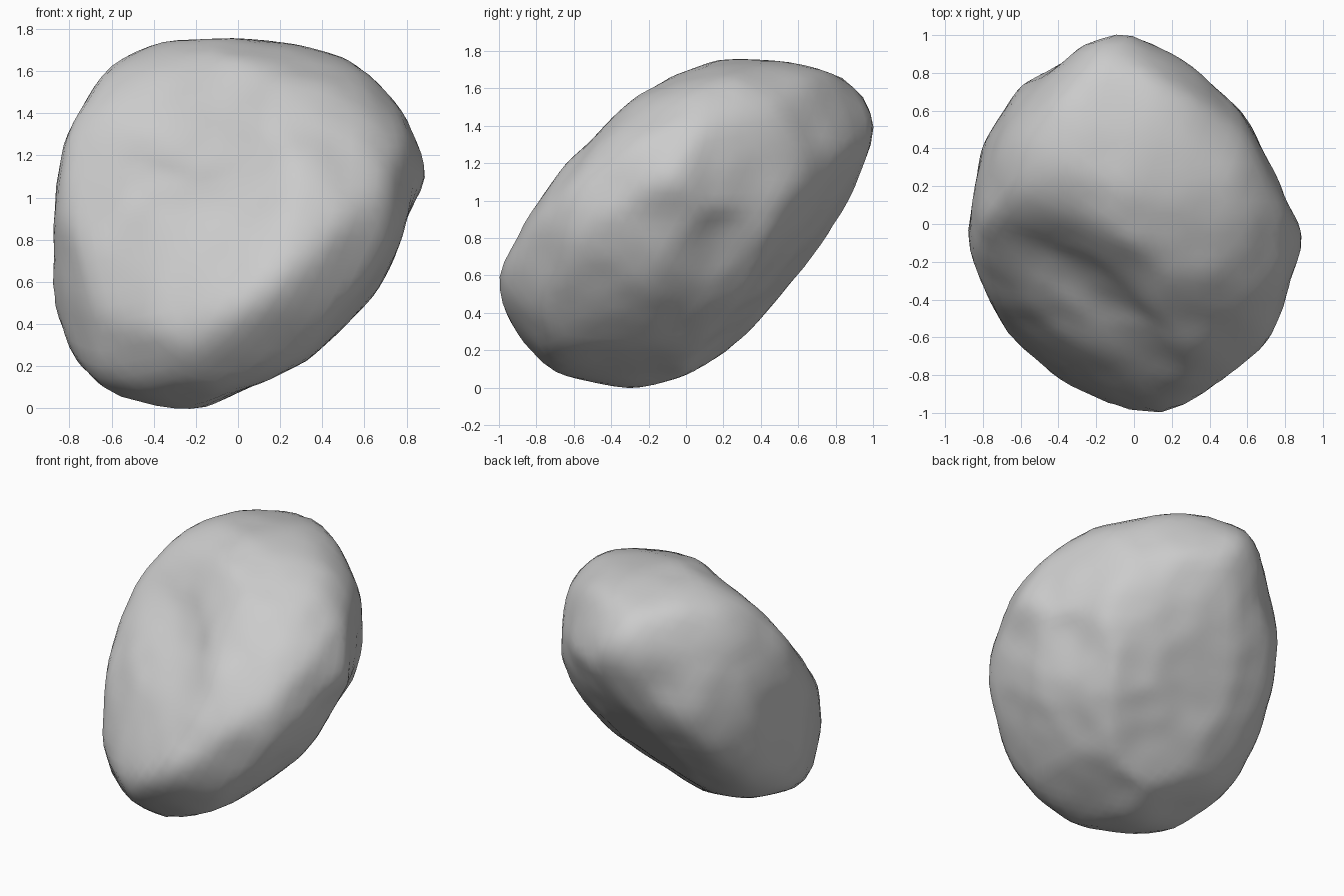
import bpy, bmesh
from math import cos, sin, pi, tau, radians, exp
from mathutils import Vector, noise

default = bpy.data.objects.get("Cube")
if default:
    bpy.data.objects.remove(default, do_unlink=True)

CENTRE = Vector((0, 0, .875))

# Profiles of the boulder seen square on, around its centre
FRONT = [(-.35, .875), (.13, .875), (.51, .79), (.61, .72), (.72, .62), (.79, .52),
         (.83, .42), (.88, .3), (.87, .22), (.77, -.08), (.65, -.33), (.47, -.48),
         (.13, -.76), (-.17, -.87), (-.45, -.87), (-.64, -.79), (-.79, -.62),
         (-.885, -.34), (-.885, -.08), (-.81, .42), (-.71, .62), (-.55, .78)]
SIDE = [(.15, .875), (.5, .875), (.85, .78), (.94, .72), (1, .62), (1, .52),
        (.96, .42), (.87, .1), (.77, -.08), (.5, -.38), (.23, -.68), (.11, -.78),
        (-.17, -.87), (-.44, -.87), (-.74, -.79), (-.88, -.63), (-.97, -.47),
        (-1, -.36), (-.98, -.22), (-.87, .07), (-.64, .34), (-.26, .7), (-.06, .79)]
PLAN = [(-.25, .99), (.13, .98), (.4, .78), (.6, .55), (.75, .28), (.88, -.05),
        (.85, -.3), (.7, -.63), (.43, -.87), (.22, -.97), (.02, -1), (-.15, -.96),
        (-.35, -.88), (-.6, -.67), (-.8, -.35), (-.885, -.05), (-.8, .42),
        (-.7, .6), (-.45, .83)]

# Profiles across the corners, tilted
CORNER = [(-.22, 1), (.21, 1.08), (.51, 1.03), (.67, .87), (.77, .64), (.82, .44),
          (.82, .11), (.74, -.12), (.57, -.32), (.08, -.78), (-.22, -.92),
          (-.48, -.96), (-.71, -.84), (-.84, -.68), (-.89, -.45), (-.87, -.12),
          (-.79, .21), (-.66, .54), (-.51, .8)]
REAR_CORNER = [(-.33, .84), (-.07, .79), (.27, .61), (.59, .26), (.75, .01),
               (.87, -.25), (.89, -.45), (.85, -.64), (.72, -.8), (.45, -.85),
               (.19, -.83), (-.17, -.59), (-.71, -.09), (-.8, .08), (-.82, .34),
               (-.78, .54), (-.66, .69), (-.53, .79)]
UNDERSIDE = [(.33, 1.04), (.6, 1.02), (.76, .92), (.86, .74), (.91, .51), (.94, .31),
             (.9, -.12), (.8, -.38), (.6, -.78), (.3, -1), (-.09, -1.09),
             (-.35, -1.03), (-.65, -.81), (-.85, -.51), (-.95, -.02), (-.9, .28),
             (-.83, .49), (-.55, .77), (-.22, .95)]

# Knobs and hollows: place, size, height (hollows are negative)
FEATURES = [
    ((-.4, -.3, 1.42), .3, -.1),     # upper front hollow
    ((-.1, -.52, 1.22), .27, -.07),  # valley down the front
    ((.15, -.95, .5), .18, .03),     # front knob
    ((.87, -.08, 1.1), .16, .025),   # left knob
    ((.75, .22, .85), .18, -.04),    # hollow behind the left knob
    ((-.05, .98, 1.42), .18, .02),   # rear knob
    ((-.35, .8, 1.2), .2, -.04),     # hollow under the rear knob
    ((-.3, -.3, 0), .15, .01),       # bottom knob
]


def profile_axes(side, forward, tilt):
    """Sideways and upward directions of a tilted profile plane."""
    tilt = radians(tilt)
    across = Vector((*side, 0)).normalized()
    ahead = Vector((*forward, 0)).normalized()
    return across, ahead * sin(tilt) + Vector((0, 0, cos(tilt)))


PROFILES = [
    (FRONT, profile_axes((1, 0), (0, 1), 0)),
    (SIDE, profile_axes((0, 1), (-1, 0), 0)),
    (PLAN, profile_axes((1, 0), (0, 1), 90)),
    (CORNER, profile_axes((1, 1), (-1, 1), 30)),
    (REAR_CORNER, profile_axes((-1, -1), (1, -1), 30)),
    (UNDERSIDE, profile_axes((-1, 1), (1, 1), 35)),
]

# Leaning ellipsoid that roughly fits the boulder
AXES = [Vector((.88, 0, 0)), Vector((0, .99, .45)), Vector((0, -.3, .65))]


def ellipsoid_reach(normal):
    return sum(normal.dot(axis) ** 2 for axis in AXES) ** .5


def profile_samples(steps=36):
    """How far each profile reaches, relative to the ellipsoid."""
    samples = []
    for points, (across, up) in PROFILES:
        for i in range(steps):
            c, s = cos(tau * i / steps), sin(tau * i / steps)
            reach = max(c * u + s * v for u, v in points)
            normal = across * c + up * s
            samples.append((normal, reach / ellipsoid_reach(normal)))
    return samples


def blended_reach(normal, samples):
    total = weight_sum = 0
    for direction, ratio in samples:
        weight = 1 / ((direction - normal).length_squared + .001) ** 2
        total += weight * ratio
        weight_sum += weight
    return ellipsoid_reach(normal) * total / weight_sum


def sphere_mesh(detail):
    sphere = bmesh.new()
    bmesh.ops.create_icosphere(sphere, subdivisions=detail, radius=1)
    return sphere


def weathering(point):
    """Height of the knobs, hollows and fine lumps at a point."""
    height = noise.noise(point * 5) * .01
    for place, size, amount in FEATURES:
        height += amount * exp(-((point - Vector(place)).length / size) ** 2)
    return height


# Flat facets that wrap the boulder in every direction
samples = profile_samples()
facet_sphere = sphere_mesh(4)
facets = []
for vert in facet_sphere.verts:
    normal = vert.co.normalized()
    facets.append((normal, blended_reach(normal, samples)))
facet_sphere.free()

# Shrink a sphere onto the facets
bm = sphere_mesh(5)
for vert in bm.verts:
    ray = vert.co.normalized()
    distance = 9
    for normal, reach in facets:
        facing = normal.dot(ray)
        if facing > .1:
            distance = min(distance, reach / facing)
    vert.co = CENTRE + ray * distance
bmesh.ops.smooth_vert(bm, verts=bm.verts, factor=.4,
                      use_axis_x=True, use_axis_y=True, use_axis_z=True)

# Weather the surface along its normals
bm.normal_update()
for vert in bm.verts:
    vert.co += vert.normal * weathering(vert.co)

mesh = bpy.data.meshes.new("boulder")
bm.to_mesh(mesh)
bm.free()
boulder = bpy.data.objects.new("boulder", mesh)
bpy.context.collection.objects.link(boulder)

# Plain grey stone
stone = bpy.data.materials.new("grey_stone")
stone.use_nodes = True
colour = (.6, .6, .6, 1)
stone.diffuse_color = colour
stone.node_tree.nodes["Principled BSDF"].inputs["Base Color"].default_value = colour
mesh.materials.append(stone)

# Smooth shading with sharp creases kept
bpy.ops.object.select_all(action="DESELECT")
boulder.select_set(True)
bpy.context.view_layer.objects.active = boulder
bpy.ops.object.shade_smooth_by_angle(angle=pi / 4)
